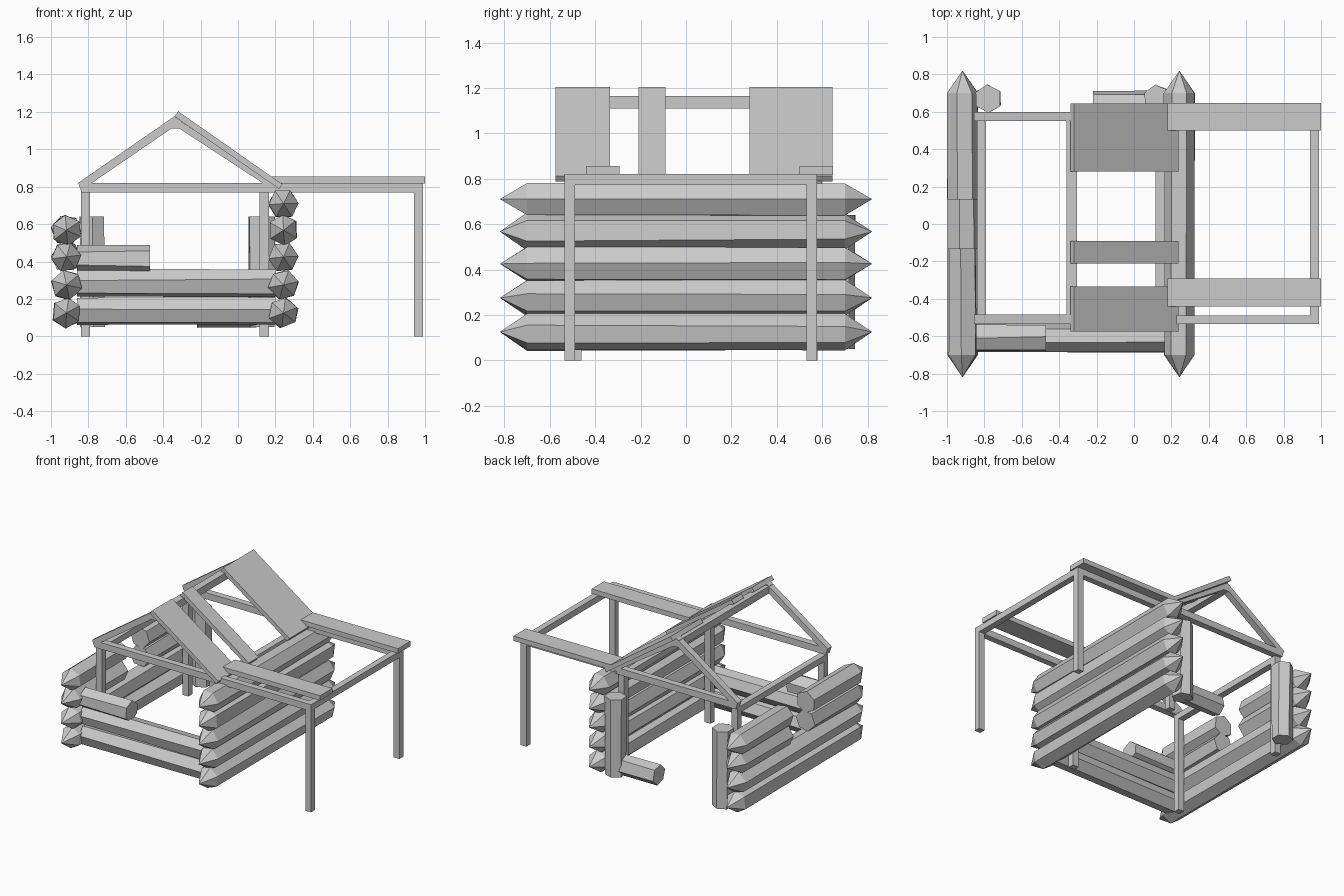
import bpy, bmesh, math, random
from mathutils import Vector

if "Cube" in bpy.data.objects:
    bpy.data.objects.remove(bpy.data.objects["Cube"])

random.seed(4)


def finish(name, bm):
    bmesh.ops.recalc_face_normals(bm, faces=bm.faces)
    me = bpy.data.meshes.new(name)
    bm.to_mesh(me)
    bm.free()
    ob = bpy.data.objects.new(name, me)
    bpy.context.collection.objects.link(ob)
    return ob


def box(name, x0, x1, y0, y1, z0, z1):
    profile(name, [(x0, z0), (x1, z0), (x1, z1), (x0, z1)], y0, y1)


def profile(name, pts, y0, y1):
    """Extrude an x-z outline along y."""
    bm = bmesh.new()
    a = [bm.verts.new((x, y0, z)) for x, z in pts]
    b = [bm.verts.new((x, y1, z)) for x, z in pts]
    bm.faces.new(a)
    bm.faces.new(b[::-1])
    n = len(pts)
    for i in range(n):
        j = (i + 1) % n
        bm.faces.new((a[i], b[i], b[j], a[j]))
    finish(name, bm)


def log(name, p0, p1, r, tip0=0, tip1=0, sides=6):
    """Rough log with optional sharpened ends of the given lengths."""
    p0, p1 = Vector(p0), Vector(p1)
    d = (p1 - p0).normalized()
    u = d.orthogonal().normalized()
    v = d.cross(u)
    roll = random.uniform(0, math.tau)
    bm = bmesh.new()
    rings = []
    for p in (p0 + d * tip0, p1 - d * tip1):
        ring = []
        for i in range(sides):
            a = roll + math.tau * i / sides + random.uniform(-.08, .08)
            q = r * random.uniform(.96, 1.03)
            ring.append(bm.verts.new(p + (u * math.cos(a) + v * math.sin(a)) * q))
        rings.append(ring)
    for i in range(sides):
        j = (i + 1) % sides
        bm.faces.new((rings[0][i], rings[0][j], rings[1][j], rings[1][i]))
    for ring, p, tip in ((rings[0], p0, tip0), (rings[1], p1, tip1)):
        if tip:
            c = bm.verts.new(p)
            for i in range(sides):
                bm.faces.new((ring[i], ring[(i + 1) % sides], c))
        else:
            bm.faces.new(ring)
    finish(name, bm)


# Side walls of sharpened logs, with a window gap in the left one
heights = [.125, .275, .425, .567, .71]
for z in heights:
    log("right_wall_log", (.243, -.82, z), (.243, .82, z), .082, .12, .12)
for z in heights[:2]:
    log("left_wall_log", (-.917, -.82, z), (-.917, .82, z), .082, .12, .12)
for z in heights[2:4]:
    log("left_wall_front_log", (-.917, -.82, z), (-.917, -.13, z), .082, .12, 0)
    log("left_wall_back_log", (-.917, .13, z), (-.917, .82, z), .082, 0, .12)

# Front wall
for z in (.135, .285):
    log("front_wall_log", (-.86, -.61, z), (.2, -.61, z), .077)
log("front_wall_short_log", (-.86, -.61, .41), (-.47, -.61, .41), .077)

# Back wall door posts and broken log
log("back_left_log_post", (-.78, .67, .05), (-.78, .67, .64), .075)
log("back_right_log_post", (.125, .67, .05), (.125, .67, .64), .075)
log("back_wall_short_log", (-.22, .64, .12), (.1, .64, .12), .075)

# House frame
for x in (-.84, .115):
    box("house_front_post", x, x + .05, -.51, -.46, 0, .77)
    box("house_back_post", x, x + .05, .53, .58, 0, .77)
    box("eave_beam", x, x + .05, -.51, .58, .725, .772)
box("ridge_beam", -.36, -.305, -.535, .6, 1.11, 1.165)

# Gables at front and back
for y in (-.535, .55):
    box("tie_beam", -.84, .17, y, y + .05, .77, .82)
    profile("left_rafter", [(-.855, .82), (-.84, .78), (-.335, 1.125), (-.335, 1.18)], y, y + .05)
    profile("right_rafter", [(-.335, 1.125), (.215, .765), (.225, .79), (-.335, 1.17)], y, y + .05)

# Remaining roof boards on the right slope
for y0, y1 in ((-.575, -.452), (-.452, -.335), (-.21, -.09),
               (.28, .402), (.402, .524), (.524, .645)):
    profile("roof_board", [(-.34, 1.175), (.22, .788), (.238, .813), (-.32, 1.203)], y0, y1)

# Side shelter
for y in (-.535, .53):
    box("shelter_post", .942, .99, y, y + .047, 0, .775)
    box("shelter_beam", .165, .99, y, y + .047, .77, .82)
box("shelter_outer_beam", .942, .99, -.535, .577, .772, .82)
for y0, y1 in ((-.44, -.292), (.5, .648)):
    box("shelter_roof_board", .18, 1.0, y0, y1, .818, .855)
